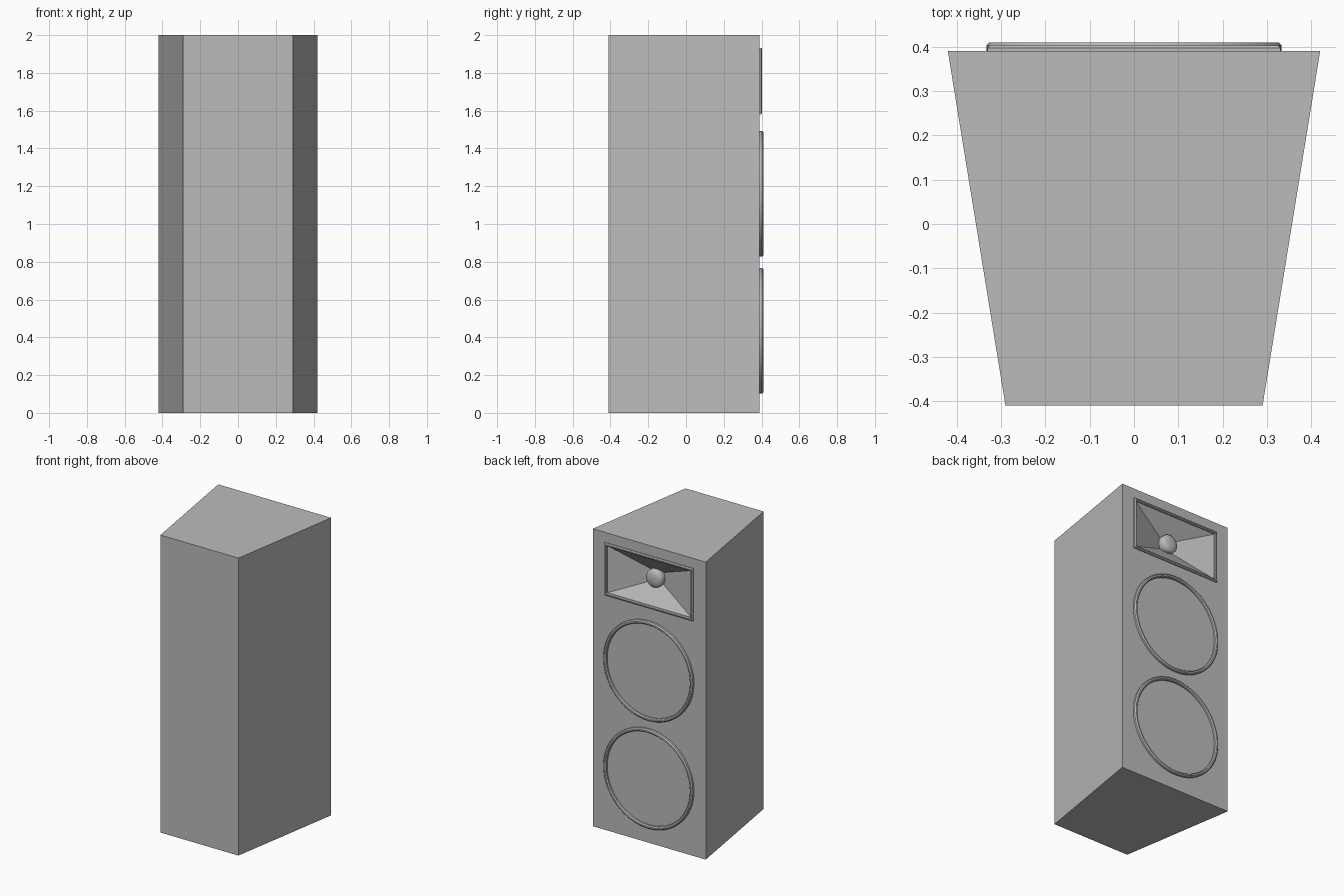
import bpy
import bmesh
from math import cos, sin, pi, radians

if "Cube" in bpy.data.objects:
    bpy.data.objects.remove(bpy.data.objects["Cube"], do_unlink=True)

grey = bpy.data.materials.new("plain grey")
grey.use_nodes = True
grey.diffuse_color = (0.5, 0.5, 0.5, 1)
grey.node_tree.nodes["Principled BSDF"].inputs["Base Color"].default_value = (0.5, 0.5, 0.5, 1)


def rectangle(half_x, half_z, y, z):
    """Corner loop of an upright rectangle at depth y."""
    return [(sx * half_x, y, z + sz * half_z)
            for sx, sz in ((-1, -1), (1, -1), (1, 1), (-1, 1))]


def circle(radius, y, z, sides=64):
    """Upright circle at depth y."""
    return [(radius * cos(2 * pi * i / sides), y, z + radius * sin(2 * pi * i / sides))
            for i in range(sides)]


def loft(name, loops, closed=False, smooth=False):
    """Skin consecutive loops; cap the ends or join last to first."""
    bm = bmesh.new()
    rings = [[bm.verts.new(p) for p in loop] for loop in loops]
    pairs = list(zip(rings, rings[1:]))
    if closed:
        pairs.append((rings[-1], rings[0]))
    else:
        bm.faces.new(rings[0])
        bm.faces.new(rings[-1])
    for a, b in pairs:
        for i in range(len(a)):
            j = (i + 1) % len(a)
            bm.faces.new((a[i], a[j], b[j], b[i]))
    bmesh.ops.recalc_face_normals(bm, faces=bm.faces)
    mesh = bpy.data.meshes.new(name)
    bm.to_mesh(mesh)
    bm.free()
    mesh.materials.append(grey)
    obj = bpy.data.objects.new(name, mesh)
    bpy.context.collection.objects.link(obj)
    if smooth:
        bpy.ops.object.select_all(action="DESELECT")
        obj.select_set(True)
        bpy.context.view_layer.objects.active = obj
        bpy.ops.object.shade_smooth_by_angle(angle=radians(30))
    return obj


BAFFLE = 0.39
HORN_Z = 1.757

# Tapered cabinet with the horn flare sunk into its wide face
loft("cabinet", [
    rectangle(0.29, 1, -0.41, 1),
    rectangle(0.42, 1, BAFFLE, 1),
    rectangle(0.312, 0.158, BAFFLE, HORN_Z),
    rectangle(0.035, 0.035, 0.3, HORN_Z),
])

# Raised chamfered frame around the horn: (inset, height) profile
frame = [(0, 0), (0, 0.007), (0.006, 0.013), (0.013, 0.013), (0.018, 0.007), (0.018, 0)]
loft("horn_frame", [rectangle(0.33 - d, 0.176 - d, BAFFLE + h, HORN_Z)
                    for d, h in frame], closed=True)

# Rounded tweeter dome at the throat
dome = [(0.06, 0.3), (0.06, 0.335)]
dome += [(0.06 * cos(a * pi / 12), 0.335 + 0.022 * sin(a * pi / 12)) for a in range(1, 6)]
loft("tweeter_dome", [circle(r, y, HORN_Z, 32) for r, y in dome], smooth=True)

# Chamfered woofer rings
ring = [(0.333, 0), (0.333, 0.013), (0.326, 0.02), (0.317, 0.02), (0.311, 0.013), (0.311, 0)]
for label, z in (("upper", 1.16), ("lower", 0.435)):
    loft(label + "_woofer_ring", [circle(r, BAFFLE + h, z) for r, h in ring],
         closed=True, smooth=True)
    # Thin flat woofer cover inside the ring
    loft(label + "_woofer_cover", [circle(0.315, BAFFLE - 0.002, z),
                                   circle(0.315, BAFFLE + 0.002, z)])
